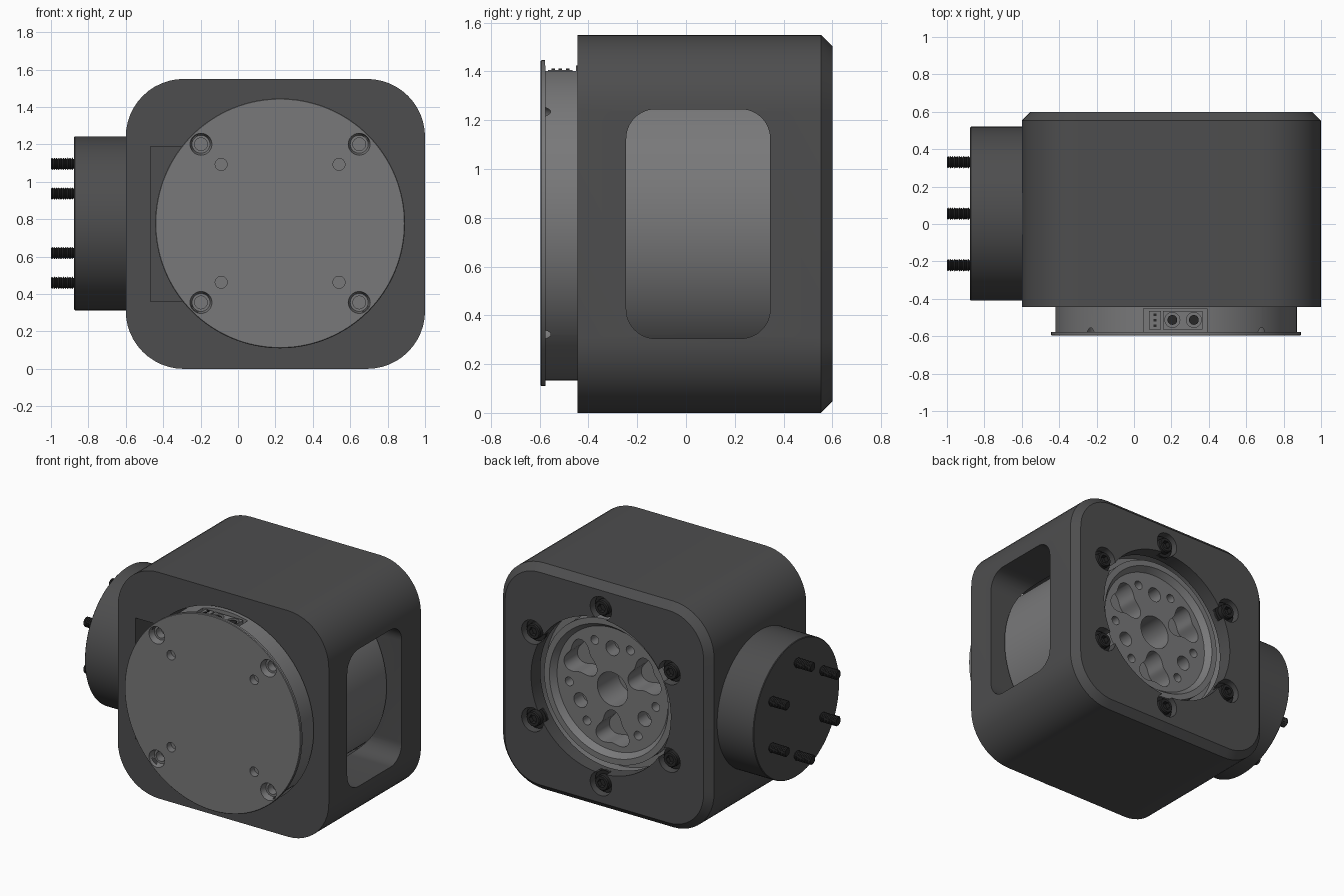
import bpy, bmesh
from math import sin, cos, pi, radians, sqrt

if "Cube" in bpy.data.objects:
    bpy.data.objects.remove(bpy.data.objects["Cube"])

CX, CZ = 0.225, 0.778          # motor axis
OY = 0.055                     # output flange axis (y)


def material(name, v):
    m = bpy.data.materials.new(name)
    m.diffuse_color = (v, v, v * 1.02, 1)
    m.use_nodes = True
    m.node_tree.nodes["Principled BSDF"].inputs["Base Color"].default_value = m.diffuse_color
    return m


DARK = material("dark_shell", 0.075)
GREY = material("motor_grey", 0.19)
BLACK = material("black_steel", 0.02)


def circle(a, b, r, n=64):
    return [(a + r * cos(2 * pi * i / n), b + r * sin(2 * pi * i / n)) for i in range(n)]


def hexagon(a, b, r, n=24):
    pts = []
    for i in range(n):
        t = 2 * pi * i / n
        k = r * cos(pi / 6) / cos(t % (pi / 3) - pi / 6)
        pts.append((a + k * cos(t), b + k * sin(t)))
    return pts


def rrect(a, b, w, h, r, n=12):
    pts = []
    for q, (sx, sy) in enumerate([(1, 1), (-1, 1), (-1, -1), (1, -1)]):
        for i in range(n + 1):
            t = pi / 2 * (q + i / n)
            pts.append((a + sx * (w / 2 - r) + r * cos(t), b + sy * (h / 2 - r) + r * sin(t)))
    return pts


def loft(name, loops, axis, mat=None):
    """Skin a stack of (outline, height) loops along an axis and cap both ends."""
    place = {"x": lambda a, b, h: (h, a, b),
             "y": lambda a, b, h: (a, h, b),
             "z": lambda a, b, h: (a, b, h)}[axis]
    bm = bmesh.new()
    rows = [[bm.verts.new(place(a, b, h)) for a, b in pts] for pts, h in loops]
    for r0, r1 in zip(rows, rows[1:]):
        for i in range(len(r0)):
            j = (i + 1) % len(r0)
            bm.faces.new((r0[i], r0[j], r1[j], r1[i]))
    bm.faces.new(rows[0])
    bm.faces.new(rows[-1])
    bmesh.ops.recalc_face_normals(bm, faces=bm.faces)
    me = bpy.data.meshes.new(name)
    bm.to_mesh(me)
    bm.free()
    ob = bpy.data.objects.new(name, me)
    bpy.context.collection.objects.link(ob)
    if mat:
        me.materials.append(mat)
    return ob


def lathe(name, a, b, profile, axis, mat=None, n=64):
    return loft(name, [(circle(a, b, r, n), h) for r, h in profile], axis, mat)


def box(name, x0, x1, y0, y1, z0, z1, mat=None):
    return loft(name, [([(x0, y0), (x1, y0), (x1, y1), (x0, y1)], z) for z in (z0, z1)], "z", mat)


def activate(ob):
    bpy.ops.object.select_all(action='DESELECT')
    ob.select_set(True)
    bpy.context.view_layer.objects.active = ob


def cut(ob, cutters):
    for c in cutters:
        c.hide_render = True
        m = ob.modifiers.new("cut", 'BOOLEAN')
        m.operation, m.solver, m.object = 'DIFFERENCE', 'EXACT', c
        activate(ob)
        bpy.ops.object.modifier_apply(modifier=m.name)
        bpy.data.objects.remove(c)


def around(r, deg):
    return CX + r * cos(radians(deg)), CZ + r * sin(radians(deg))


# housing: rounded square shell, chamfered at the back
housing = loft("housing", [(rrect(0.2, 0.775, 1.6, 1.55, 0.31), -0.445),
                           (rrect(0.2, 0.775, 1.6, 1.55, 0.31), 0.553),
                           (rrect(0.2, 0.775, 1.506, 1.456, 0.263), 0.6)], "y", DARK)
cuts = [lathe("bore_cut", CX, CZ, [(0.66, -0.6), (0.66, 0.5), (0.53, 0.5), (0.53, 0.7)], "y", n=128),
        loft("window_cut", [(rrect(0.05, 0.775, 0.59, 0.94, 0.12), x) for x in (0.3, 1.2)], "x"),
        box("pocket_cut", -0.467, 0.1, -0.6, 0.45, 0.36, 1.19)]
bolt_spots = [around(0.6, 30 + 60 * k) for k in range(6)]
cuts += [lathe("counterbore", a, b, [(0.082, 0.54), (0.082, 0.7)], "y", n=32) for a, b in bolt_spots]
cut(housing, cuts)

# back bolts with washers and hex sockets
for i, (a, b) in enumerate(bolt_spots):
    lathe(f"back_washer_{i}", a, b, [(0.074, 0.535), (0.074, 0.556)], "y", BLACK, 32)
    loft(f"back_bolt_{i}", [(circle(a, b, 0.052, 24), 0.55), (circle(a, b, 0.052, 24), 0.588),
                            (circle(a, b, 0.046, 24), 0.595), (hexagon(a, b, 0.03), 0.595),
                            (hexagon(a, b, 0.03), 0.565)], "y", BLACK)

# motor: front flange, drum and recessed rear rotor
motor = lathe("motor", CX, CZ, [(0.664, -0.597), (0.668, -0.593), (0.668, -0.577), (0.646, -0.577),
                                (0.646, 0.497), (0.54, 0.497), (0.54, 0.42), (0.49, 0.42), (0.49, 0.515),
                                (0.45, 0.515), (0.42, 0.475)], "y", GREY, 128)
cuts = [box("connector_cut", 0.05, 0.39, -0.578, -0.452, 1.34, 1.6),
        lathe("shaft_cut", CX, CZ, [(0.115, 0.25), (0.115, 0.6)], "y", n=48)]
for sx in (-1, 1):
    for sz in (-1, 1):
        cuts.append(lathe("sink_cut", CX + sx * 0.423, CZ + sz * 0.423,
                          [(0.034, -0.5), (0.034, -0.555), (0.048, -0.555), (0.062, -0.61)], "y", n=32))
        cuts.append(lathe("pin_cut", CX + sx * 0.315, CZ + sz * 0.315,
                          [(0.032, -0.55), (0.032, -0.61)], "y", n=32))
for k in range(3):
    # three-lobed lightening pockets
    ang = 30 + 120 * k
    a, b = around(0.28, ang)
    lobe = []
    for i in range(48):
        t = 2 * pi * i / 48
        r = 0.112 * (1 + 0.22 * cos(3 * (t - radians(ang) - pi)))
        lobe.append((a + r * cos(t), b + r * sin(t)))
    cuts.append(loft("lobe_cut", [(lobe, 0.33), (lobe, 0.6)], "y"))
    # round holes between the pockets
    for off, rad, r in ((60, 0.28, 0.05), (36, 0.33, 0.03), (84, 0.33, 0.03)):
        a2, b2 = around(rad, ang + off)
        cuts.append(lathe("hole_cut", a2, b2, [(r, 0.38), (r, 0.6)], "y", n=24))
cut(motor, cuts)

# cable connectors in the top of the motor rim
plug = box("plug_block", 0.155, 0.365, -0.565, -0.465, 1.33, 1.405, GREY)
cut(plug, [lathe("plug_cut", x, -0.513, [(0.04, 1.37), (0.04, 1.45)], "z", n=24) for x in (0.205, 0.32)])
for i, x in enumerate((0.205, 0.32)):
    lathe(f"plug_contact_{i}", x, -0.513, [(0.026, 1.36), (0.026, 1.4)], "z", BLACK, 24)
small = box("signal_block", 0.08, 0.145, -0.565, -0.465, 1.33, 1.405, GREY)
for i in range(3):
    y = -0.545 + i * 0.03
    box(f"signal_pin_{i}", 0.105, 0.119, y - 0.007, y + 0.007, 1.39, 1.412, BLACK)

# output flange on the left side
lathe("output_flange", OY, CZ, [(0.465, -0.58), (0.465, -0.872), (0.461, -0.876)], "x", DARK, 128)

# threaded studs
for k in range(6):
    t = radians(30 + 60 * k)
    prof = [(0.027, -0.86)]
    for i in range(10):
        x = -0.88 - i * 0.012
        prof += [(0.026, x), (0.033, x - 0.006)]
    prof.append((0.026, -1.0))
    lathe(f"stud_{k}", OY + 0.318 * cos(t), CZ + 0.318 * sin(t), prof, "x", BLACK, 20)

for ob in list(bpy.context.scene.objects):
    activate(ob)
    bpy.ops.object.shade_smooth_by_angle(angle=radians(30))
